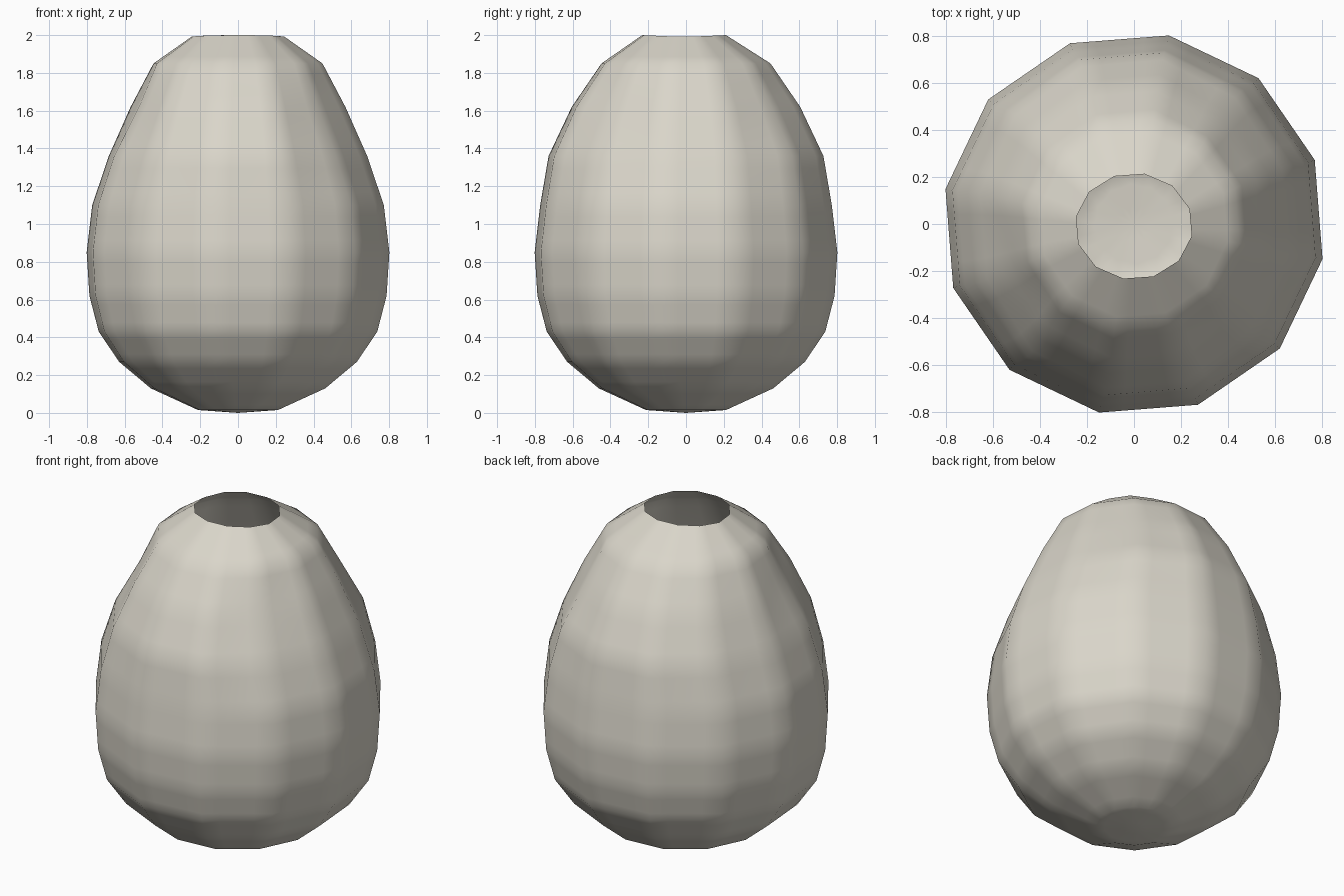
import bpy, bmesh
from math import cos, sin, radians

cube = bpy.data.objects.get("Cube")
if cube:
    bpy.data.objects.remove(cube, do_unlink=True)

# Warm cream material
cream = bpy.data.materials.new("warm cream")
cream.use_nodes = True
color = (0.70, 0.67, 0.59, 1)
cream.diffuse_color = color
cream.node_tree.nodes["Principled BSDF"].inputs["Base Color"].default_value = color

# Egg profile: radius at corners, height, sideways squeeze
PROFILE = [(0.215, 0.015, 1), (0.47, 0.13, 1), (0.64, 0.27, 1), (0.75, 0.43, 1),
           (0.80, 0.62, 1), (0.815, 0.85, 1), (0.785, 1.10, 1), (0.74, 1.36, 0.94),
           (0.615, 1.62, 0.94), (0.455, 1.85, 1), (0.24, 1.99, 1.04)]
SIDES = 12
START = 19.5
# Shallow dents in the shoulder, by side number and ring number
DENTS = {(6, 8): 0.96, (1, 8): 0.97, (10, 8): 0.96, (10, 7): 0.98}

bm = bmesh.new()
rings = []
last = len(PROFILE) - 1
for level, (radius, height, squeeze) in enumerate(PROFILE):
    ring = []
    for side in range(SIDES):
        a = radians(START + side * 360 / SIDES)
        r = radius * DENTS.get((side, level), 1)
        x, y, z = r * cos(a) * squeeze, r * sin(a), height
        if level == last:                       # slightly uneven open rim
            y = y * 0.94 - 0.01
            z += 0.01 * abs(sin(a))
        ring.append(bm.verts.new((x, y, z)))
    rings.append(ring)

# Walls
for low, high in zip(rings, rings[1:]):
    for i in range(SIDES):
        j = (i + 1) % SIDES
        bm.faces.new((low[i], low[j], high[j], high[i]))

# Closed bottom with a small point
tip = bm.verts.new((0, 0, 0))
for i in range(SIDES):
    bm.faces.new((tip, rings[0][(i + 1) % SIDES], rings[0][i]))

mesh = bpy.data.meshes.new("egg_vase")
bm.to_mesh(mesh)
bm.free()
mesh.materials.append(cream)
vase = bpy.data.objects.new("egg_vase", mesh)
bpy.context.collection.objects.link(vase)

# Keep the facets flat in the middle and soft at their edges
facets = vase.modifiers.new("facets", 'SUBSURF')
facets.subdivision_type = 'SIMPLE'
facets.levels = facets.render_levels = 2
for poly in mesh.polygons:
    poly.use_smooth = True
